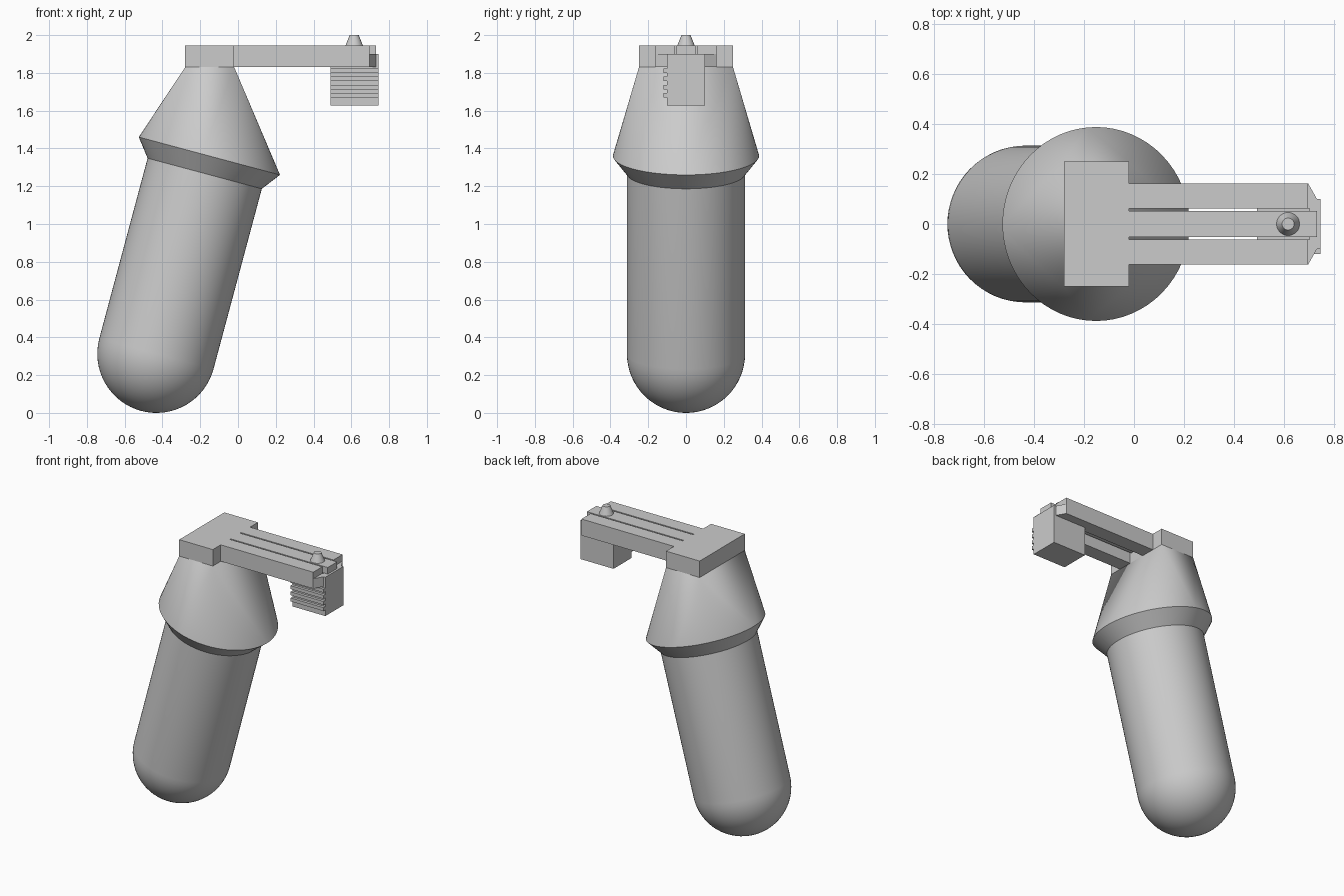
import bpy, bmesh
from math import sin, cos, pi, radians
from mathutils import Matrix, Vector

if "Cube" in bpy.data.objects:
    bpy.data.objects.remove(bpy.data.objects["Cube"])

grey = bpy.data.materials.new("plain grey")
grey.use_nodes = True
grey.diffuse_color = (0.6, 0.6, 0.6, 1)
grey.node_tree.nodes["Principled BSDF"].inputs["Base Color"].default_value = (0.6, 0.6, 0.6, 1)


def finish(name, bm, smooth=False):
    bmesh.ops.recalc_face_normals(bm, faces=bm.faces)
    mesh = bpy.data.meshes.new(name)
    bm.to_mesh(mesh)
    bm.free()
    mesh.materials.append(grey)
    ob = bpy.data.objects.new(name, mesh)
    bpy.context.collection.objects.link(ob)
    if smooth:
        bpy.ops.object.select_all(action='DESELECT')
        ob.select_set(True)
        bpy.context.view_layer.objects.active = ob
        bpy.ops.object.shade_smooth_by_angle(angle=radians(25))
    return ob


def prism(name, outline, z0, z1):
    bm = bmesh.new()
    base = bm.faces.new([bm.verts.new((x, y, z0)) for x, y in outline])
    up = bmesh.ops.extrude_face_region(bm, geom=[base], use_keep_orig=True)
    verts = [v for v in up["geom"] if isinstance(v, bmesh.types.BMVert)]
    bmesh.ops.translate(bm, verts=verts, vec=(0, 0, z1 - z0))
    return finish(name, bm)


def box(name, x0, x1, y0, y1, z0, z1):
    return prism(name, [(x0, y0), (x1, y0), (x1, y1), (x0, y1)], z0, z1)


# Leaning frame shared by the body and the shoulder
SEGS = 64
R, COLLAR_R = 0.313, 0.387
BODY_TOP, COLLAR_TOP = 0.988, 1.084
lean = Matrix.Translation((-0.432, 0, R)) @ Matrix.Rotation(radians(15), 4, 'Y')


def ring(r, h):
    return [lean @ Vector((r * cos(2 * pi * i / SEGS), r * sin(2 * pi * i / SEGS), h))
            for i in range(SEGS)]


# Round-ended body with flared collar
bm = bmesh.new()
CAP = 16
profile = [(R * sin(pi / 2 * i / CAP), -R * cos(pi / 2 * i / CAP)) for i in range(1, CAP + 1)]
profile += [(R, BODY_TOP), (COLLAR_R, COLLAR_TOP)]
rings = [[bm.verts.new(p) for p in ring(r, h)] for r, h in profile]
pole = bm.verts.new(lean @ Vector((0, 0, -R)))
for i in range(SEGS):
    j = (i + 1) % SEGS
    bm.faces.new((pole, rings[0][j], rings[0][i]))
    for a, b in zip(rings, rings[1:]):
        bm.faces.new((a[i], a[j], b[j], b[i]))
bm.faces.new(rings[-1])
finish("body", bm, True)

# Shoulder blending the round collar into the rectangular head
X0, X1, HALF = -0.28, -0.02, 0.249
LOW, TOP = 1.83, 1.945
bm = bmesh.new()
for p in ring(COLLAR_R, COLLAR_TOP):
    bm.verts.new(p)
for x in (X0, X1):
    for y in (-HALF, HALF):
        bm.verts.new((x, y, LOW))
bmesh.ops.convex_hull(bm, input=bm.verts)
bm.normal_update()
axis = lean.to_3x3() @ Vector((0, 0, 1))
caps = [f for f in bm.faces if f.normal.z > 0.99 or f.normal.dot(axis) < -0.99]
bmesh.ops.delete(bm, geom=caps, context='FACES')
finish("shoulder", bm, True)
box("head", X0, X1, -HALF, HALF, LOW, TOP)

# Arm: two side rails with tapered lower ends, and a thin springy tongue
STEP = 1.899
END, TIP = 0.695, 0.73
for side, label in ((1, "left"), (-1, "right")):
    inner, outer = side * 0.062, side * 0.162
    box(label + "_rail_top", X1, END, inner, outer, STEP, TOP)
    prism(label + "_rail_lower", [(X1, inner), (TIP, inner), (TIP, side * 0.1),
                                  (END, outer), (X1, outer)], LOW, STEP)
box("tongue", X1, TIP, -0.052, 0.052, STEP, TOP)

# Gripping block with a toothed front
box("block", 0.49, 0.745, -0.1, 0.1, 1.628, LOW)
box("block_post", 0.70, 0.745, -0.1, 0.1, LOW, STEP)
for i in range(4):
    z = 1.682 + 0.043 * i
    box(f"tooth_{i + 1}", 0.49, 0.745, -0.119, -0.1, z - 0.012, z + 0.012)

# Tapered button on the tongue
bm = bmesh.new()
bmesh.ops.create_cone(bm, cap_ends=True, segments=32, radius1=0.046, radius2=0.024, depth=0.055,
                      matrix=Matrix.Translation((0.615, 0, TOP + 0.0275)))
finish("button", bm, True)
